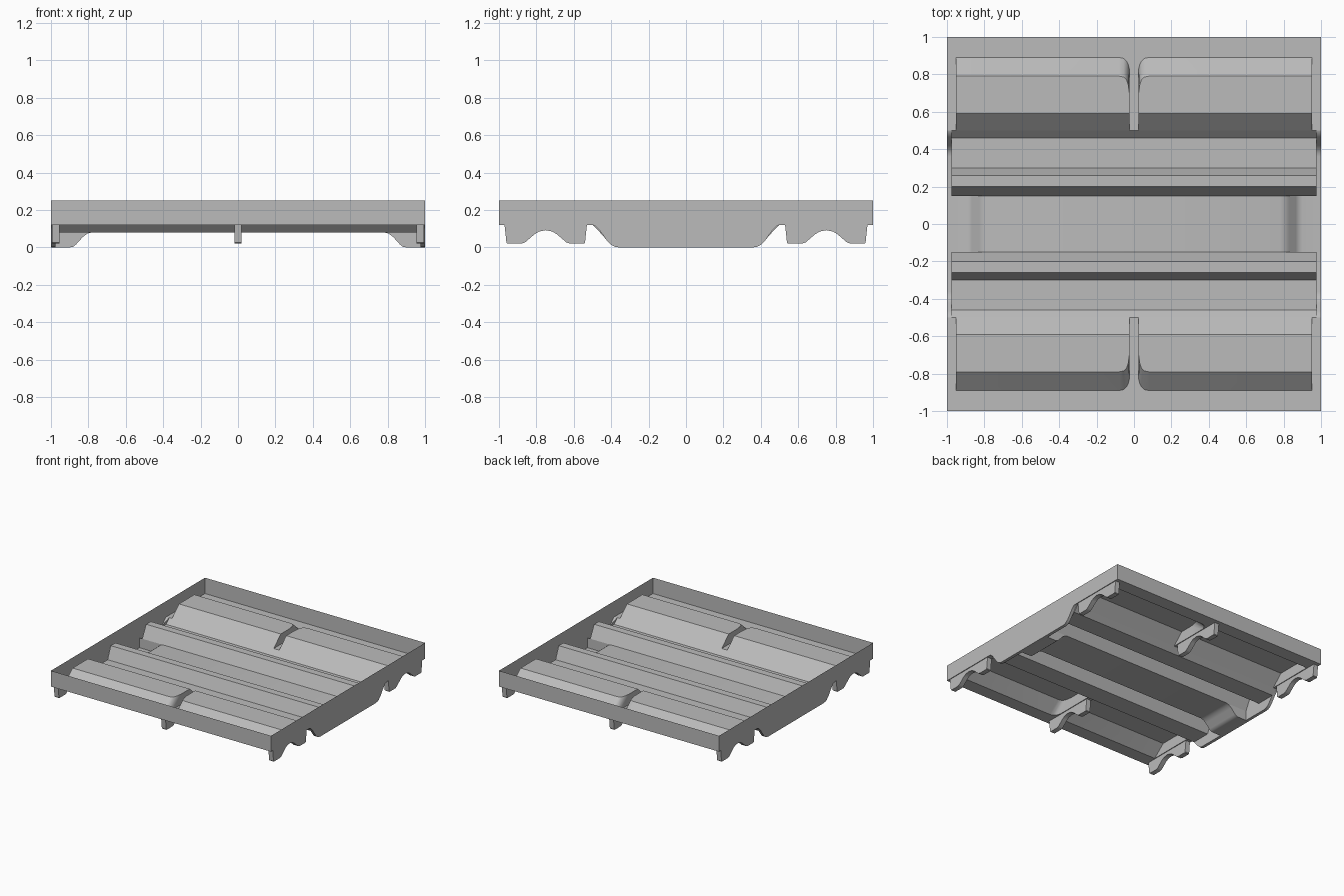
import bpy
import bmesh

cube = bpy.data.objects.get("Cube")
if cube:
    bpy.data.objects.remove(cube, do_unlink=True)

grey = bpy.data.materials.new("plain grey")
grey.use_nodes = True
COLOUR = (0.5, 0.5, 0.5, 1)
grey.diffuse_color = COLOUR
grey.node_tree.nodes["Principled BSDF"].inputs["Base Color"].default_value = COLOUR

FLOOR, LOW, TOP = 0.12, 0.08, 0.25


def finish(name, bm):
    bmesh.ops.remove_doubles(bm, verts=bm.verts, dist=1e-5)
    bmesh.ops.dissolve_degenerate(bm, edges=bm.edges, dist=1e-5)
    bmesh.ops.recalc_face_normals(bm, faces=bm.faces)
    mesh = bpy.data.meshes.new(name)
    bm.to_mesh(mesh)
    bm.free()
    obj = bpy.data.objects.new(name, mesh)
    bpy.context.collection.objects.link(obj)
    mesh.materials.append(grey)
    bpy.ops.object.select_all(action="DESELECT")
    obj.select_set(True)
    bpy.context.view_layer.objects.active = obj
    bpy.ops.object.shade_smooth_by_angle(angle=0.5)


def loft(bm, rows):
    """Skin equal-length rows of points as an open sheet."""
    rows = [[bm.verts.new(p) for p in row] for row in rows]
    for a, b in zip(rows, rows[1:]):
        for i in range(len(a) - 1):
            bm.faces.new((a[i], a[i + 1], b[i + 1], b[i]))


def panel(bm, points):
    return bm.faces.new([bm.verts.new(p) for p in points])


# Underside curve of the side skirts, from the outer floor to the middle
skirt = [(0.5, FLOOR), (0.485, 0.115), (0.465, 0.095), (0.42, 0.033),
         (0.4, 0.013), (0.38, 0.003), (0.36, 0)]

# Rim: front and back bands, and sides with a dropped middle
bm = bmesh.new()
for s in (-1, 1):
    panel(bm, [(-1, s, FLOOR), (1, s, FLOOR), (1, s, TOP), (-1, s, TOP)])
    lower = [(-y, z) for y, z in skirt] + skirt[::-1]
    outline = [(-1, TOP), (-1, FLOOR)] + lower + [(1, FLOOR), (1, TOP)]
    panel(bm, [(s, y, z) for y, z in outline])
finish("rim", bm)

# Outer floors: a raised ridge broken at the centre by a flared slot
half = [(0.025, 0.70, 0.83), (0.03, 0.74, 0.85), (0.04, 0.77, 0.87),
        (0.055, 0.785, 0.885), (0.08, 0.79, 0.89), (0.95, 0.79, 0.89)]


def ridge_row(x, s, top_y, foot_y, height):
    profile = [(0.5, FLOOR), (0.59, height), (top_y, height),
               (foot_y, FLOOR), (0.89, FLOOR), (1, FLOOR)]
    return [(x, s * y, z) for y, z in profile]


for s, name in ((-1, "front_floor"), (1, "back_floor")):
    bm = bmesh.new()
    rows = [ridge_row(0, s, 0.70, 0.83, FLOOR), ridge_row(0.025, s, 0.70, 0.83, FLOOR)]
    rows += [ridge_row(x, s, t, f, 0.205) for x, t, f in half]
    rows += [ridge_row(x, s, 0.79, 0.89, FLOOR) for x in (0.95, 1)]
    loft(bm, rows)
    loft(bm, [[(-x, y, z) for x, y, z in row] for row in rows])
    finish(name, bm)

# Middle floors with narrow ridges, closed at the ends by skirt trenches
middle = [(0.5, FLOOR), (0.46, LOW), (0.30, LOW), (0.26, 0.18), (0.2, 0.18), (0.15, LOW)]
trench = skirt + [(0.15, 0)]
END = 0.975
for s, name in ((-1, "front_middle_floor"), (1, "back_middle_floor")):
    bm = bmesh.new()
    loft(bm, [[(x, s * y, z) for y, z in middle] for x in (-END, END)])
    for e in (-1, 1):
        loft(bm, [[(e * x, s * y, z) for y, z in trench] for x in (END, 1)])
        panel(bm, [(e * END, s * y, z) for y, z in trench + middle[:0:-1]])
    finish(name, bm)

# Central channel, sinking at both ends
sink = [(0.78, LOW), (0.805, 0.074), (0.83, 0.055), (0.865, 0.016),
        (0.88, 0.004), (0.9, 0), (1, 0)]
bm = bmesh.new()
path = [(-x, z) for x, z in sink[::-1]] + sink
loft(bm, [[(x, y, z) for x, z in path] for y in (-0.15, 0.15)])
for e in (-1, 1):
    for y in (-0.15, 0.15):
        panel(bm, [(e * x, y, z) for x, z in sink + [(1, LOW)]])
finish("central_channel", bm)

# Feet: two-lobed ribs under the outer floors
lobe = [(0.53, 0.119), (0.54, 0.025), (0.545, 0.02), (0.62, 0.02),
        (0.64, 0.027), (0.69, 0.07), (0.715, 0.085), (0.75, 0.092)]
foot = lobe + [(1.5 - y, z) for y, z in lobe[-2::-1]]
for x, side in ((-0.975, "right"), (0, "middle"), (0.975, "left")):
    for s, end in ((-1, "front"), (1, "back")):
        bm = bmesh.new()
        face = panel(bm, [(x - 0.02, s * y, z) for y, z in foot])
        grown = bmesh.ops.extrude_face_region(bm, geom=[face], use_keep_orig=True)
        moved = [v for v in grown["geom"] if isinstance(v, bmesh.types.BMVert)]
        bmesh.ops.translate(bm, verts=moved, vec=(0.04, 0, 0))
        finish(f"{end}_{side}_foot", bm)
